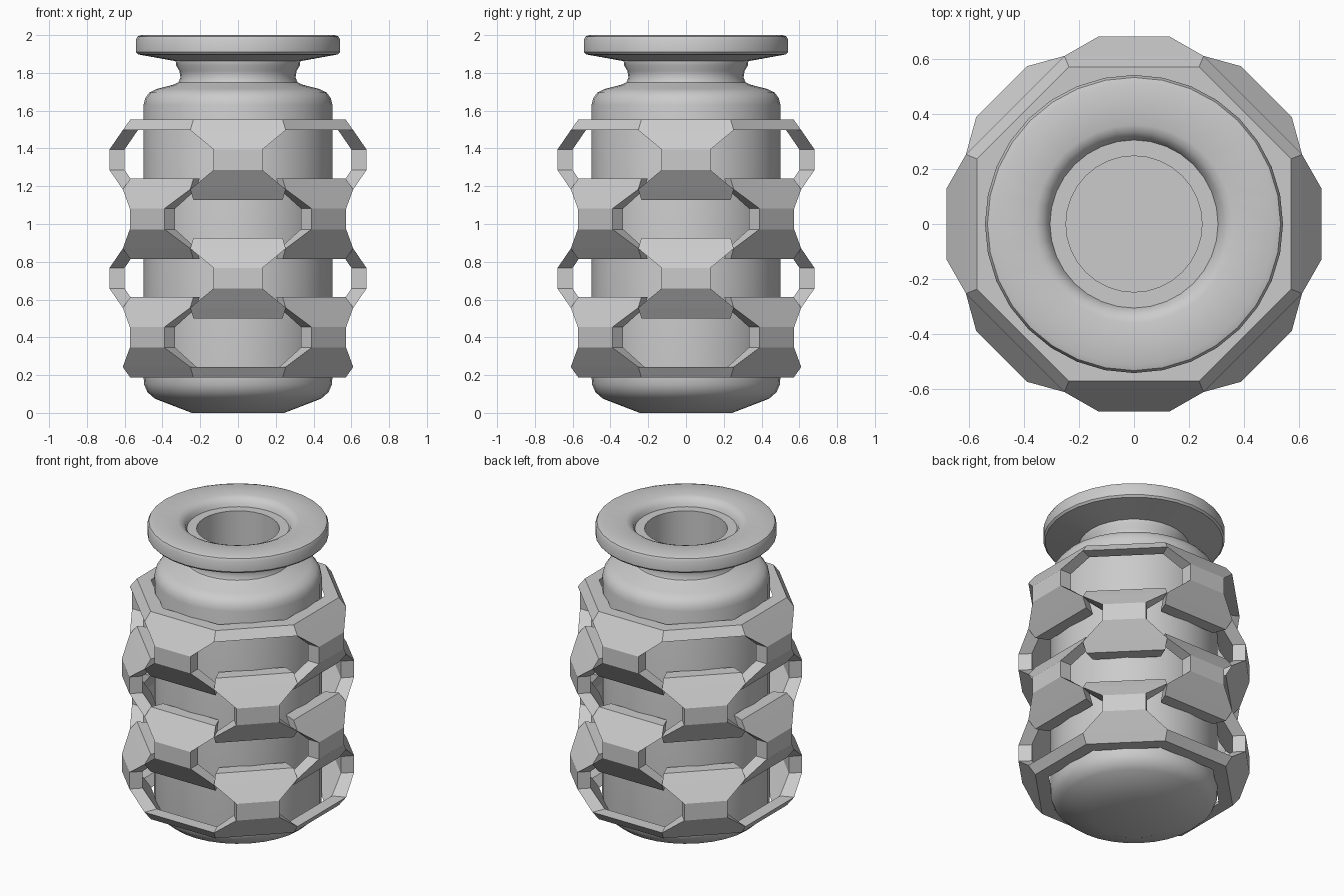
import bpy, bmesh, math
from mathutils import Vector, Matrix

if "Cube" in bpy.data.objects:
    bpy.data.objects.remove(bpy.data.objects["Cube"])

TAN = math.tan(math.pi / 8)
THICK = 0.08


def finish(bm, name):
    bmesh.ops.remove_doubles(bm, verts=bm.verts, dist=0.0005)
    bmesh.ops.recalc_face_normals(bm, faces=bm.faces)
    mesh = bpy.data.meshes.new(name)
    bm.to_mesh(mesh)
    bm.free()
    ob = bpy.data.objects.new(name, mesh)
    bpy.context.collection.objects.link(ob)
    return ob


def lathe(name, profile, segments=32):
    bm = bmesh.new()
    vs = [bm.verts.new((r, 0, z)) for r, z in profile]
    es = [bm.edges.new(p) for p in zip(vs, vs[1:])]
    bmesh.ops.spin(bm, geom=vs + es, axis=(0, 0, 1), cent=(0, 0, 0),
                   angle=math.tau, steps=segments)
    ob = finish(bm, name)
    bpy.context.view_layer.objects.active = ob
    ob.select_set(True)
    bpy.ops.object.shade_smooth_by_angle(angle=math.radians(32))
    ob.select_set(False)
    return ob


def plate(bm, rows, angle):
    """Thick bent plate; rows are (half width or None for full octagon side, apothem, z)."""
    rot = Matrix.Rotation(angle, 3, 'Z')
    loops = []
    for half, ap, z in rows:
        ring = []
        for a, s in ((ap, -1), (ap, 1), (ap - THICK, 1), (ap - THICK, -1)):
            w = half if half else a * TAN
            ring.append(bm.verts.new(rot @ Vector((s * w, -a, z))))
        loops.append(ring)
    for lo, hi in zip(loops, loops[1:]):
        for i in range(4):
            j = (i + 1) % 4
            bm.faces.new((lo[i], lo[j], hi[j], hi[i]))
    bm.faces.new(loops[0])
    bm.faces.new(loops[-1])


# bottle: body, neck, flange and bore
lathe("bottle", [
    (0, 0), (0.245, 0), (0.44, 0.075), (0.48, 0.11), (0.497, 0.15), (0.5, 0.19),
    (0.5, 1.63), (0.492, 1.665), (0.47, 1.695), (0.43, 1.715), (0.34, 1.738),
    (0.315, 1.75), (0.305, 1.775), (0.31, 1.81), (0.328, 1.84), (0.33, 1.862),
    (0.53, 1.898), (0.541, 1.91), (0.541, 1.975), (0.532, 1.993), (0.51, 2.0),
    (0.36, 2.0), (0.335, 1.99), (0.315, 1.97), (0.305, 1.945),
    (0.247, 1.945), (0.247, 1.0), (0, 1.0)])

# cage: staggered hourglass plates around an octagon
END, JOIN, MID = 0.213, 0.157, 0.055
node_rows = [(None, 0.57, -END), (None, 0.61, -JOIN), (0.13, 0.68, -MID),
             (0.13, 0.68, MID), (None, 0.61, JOIN), (None, 0.57, END)]
levels = [0.40, 0.713, 1.027, 1.34]
for n, zc in enumerate(levels):
    bm = bmesh.new()
    for k in range(4):
        turn = k * math.pi / 2 + (math.pi / 4 if n % 2 == 0 else 0)
        plate(bm, [(h, a, z + zc) for h, a, z in node_rows], turn)
    finish(bm, f"cage_ring_{n + 1}")

# closing bars along the lower and upper rims
for name, zc, sign, offset in (("lower_rim_bars", levels[0], -1, 0),
                               ("upper_rim_bars", levels[-1], 1, math.pi / 4)):
    bm = bmesh.new()
    for k in range(4):
        plate(bm, [(None, 0.57, zc + sign * END), (None, 0.61, zc + sign * JOIN)],
              k * math.pi / 2 + offset)
    finish(bm, name)
